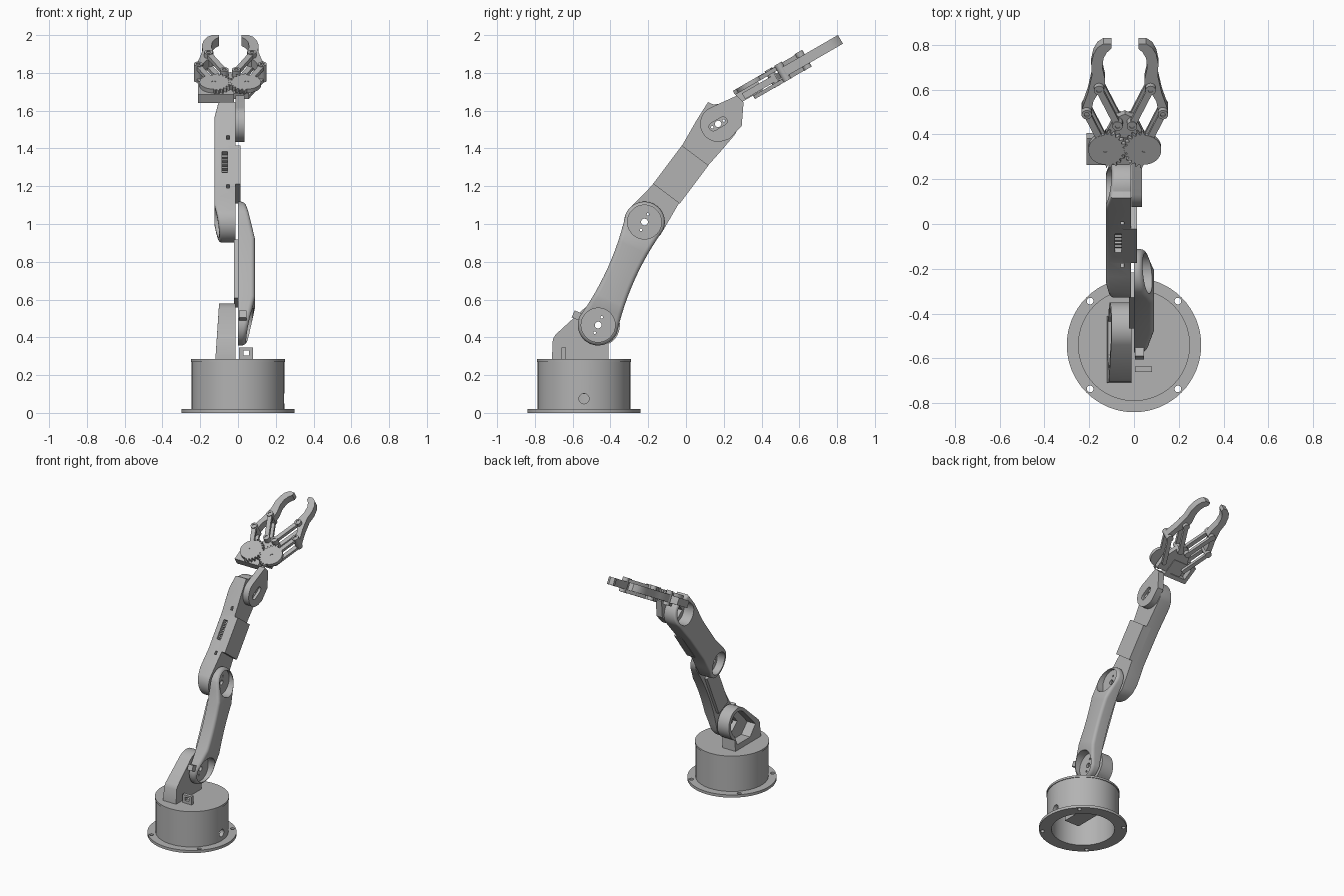
import bpy, bmesh, math
from math import cos, sin, pi, tau, radians
from mathutils import Matrix, Vector

if "Cube" in bpy.data.objects:
    bpy.data.objects.remove(bpy.data.objects["Cube"], do_unlink=True)

grey = bpy.data.materials.new("light grey plastic")
grey.use_nodes = True
grey.diffuse_color = (0.45, 0.45, 0.45, 1)
grey.node_tree.nodes["Principled BSDF"].inputs["Base Color"].default_value = (0.45, 0.45, 0.45, 1)
parts = []


# ---------- helpers ----------
def side_frame(y, z, angle):
    """Local x runs along the arm, local y across it, local z is world x."""
    c, s = cos(angle), sin(angle)
    return Matrix(((0, 0, 1, 0), (c, -s, 0, y), (s, c, 0, z), (0, 0, 0, 1)))


def arc(cx, cy, r, a0=0, a1=360, n=32):
    full = abs(a1 - a0) >= 360
    steps = n if full else n - 1
    return [(cx + r * cos(radians(a0 + (a1 - a0) * i / steps)),
             cy + r * sin(radians(a0 + (a1 - a0) * i / steps))) for i in range(n)]


def rect(x0, x1, y0, y1):
    return [(x0, y0), (x1, y0), (x1, y1), (x0, y1)]


def capsule(p, q, r, n=10):
    a = math.degrees(math.atan2(q[1] - p[1], q[0] - p[0]))
    return arc(*q, r, a - 90, a + 90, n) + arc(*p, r, a + 90, a + 270, n)


def prism(name, pts, lo, hi, frame, edit=None, keep=True):
    bm = bmesh.new()
    face = bm.faces.new([bm.verts.new((x, y, lo)) for x, y in pts])
    new = bmesh.ops.extrude_face_region(bm, geom=[face])["geom"]
    bmesh.ops.translate(bm, vec=(0, 0, hi - lo), verts=[v for v in new if isinstance(v, bmesh.types.BMVert)])
    bmesh.ops.recalc_face_normals(bm, faces=bm.faces)
    if edit:
        edit(bm)
        bmesh.ops.recalc_face_normals(bm, faces=bm.faces)
    bm.transform(frame)
    mesh = bpy.data.meshes.new(name)
    bm.to_mesh(mesh)
    bm.free()
    ob = bpy.data.objects.new(name, mesh)
    bpy.context.collection.objects.link(ob)
    if keep:
        parts.append(ob)
    return ob


def cut(ob, frame, *shapes):
    """Subtract prisms given as (outline, lo, hi)."""
    for pts, lo, hi in shapes:
        tool = prism("cutter", pts, lo, hi, frame, keep=False)
        mod = ob.modifiers.new("cut", 'BOOLEAN')
        mod.operation, mod.solver, mod.object = 'DIFFERENCE', 'EXACT', tool
        bpy.context.view_layer.update()
        dg = bpy.context.evaluated_depsgraph_get()
        mesh = bpy.data.meshes.new_from_object(ob.evaluated_get(dg))
        ob.modifiers.clear()
        ob.data = mesh
        bpy.data.objects.remove(tool, do_unlink=True)


def slope(bm, p, q, outward):
    """Slice off the material beyond the line p-q, both given as (along, depth)."""
    n = Vector((q[1] - p[1], 0, p[0] - q[0]))
    if n.z * outward < 0:
        n.negate()
    geom = bm.verts[:] + bm.edges[:] + bm.faces[:]
    res = bmesh.ops.bisect_plane(bm, geom=geom, plane_co=(p[0], 0, p[1]), plane_no=n, clear_outer=True)
    edges = [e for e in res["geom_cut"] if isinstance(e, bmesh.types.BMEdge)]
    bmesh.ops.holes_fill(bm, edges=edges, sides=0)
    bmesh.ops.recalc_face_normals(bm, faces=bm.faces)


def round_rim(bm, test, width):
    edges = [e for e in bm.edges if len(e.link_faces) == 2 and e.calc_face_angle() > 0.7
             and all(test(v.co) for v in e.verts)]
    bmesh.ops.bevel(bm, geom=edges, offset=width, segments=4, profile=0.5, affect='EDGES', clamp_overlap=True)


# ---------- base ----------
base = Matrix.Translation((0, -0.54, 0))
flange = prism("base_flange", arc(0, 0, 0.3, n=64), 0, 0.02, base)
cut(flange, base, (arc(0, 0, 0.215, n=48), -1, 1),
    *[(arc(0.196 * i, 0.196 * j, 0.015, n=16), -1, 1) for i in (-1, 1) for j in (-1, 1)])
drum = prism("base_drum", arc(0, 0, 0.245, n=64), 0.015, 0.272, base)
cut(drum, base, (arc(0, 0, 0.215, n=48), -1, 0.25))
cut(drum, side_frame(-0.54, 0.075, 0), (arc(0, 0, 0.027, n=20), 0.1, 0.4))
prism("base_lid", arc(0, 0, 0.25, n=64), 0.27, 0.285, base)
prism("base_servo", rect(-0.06, 0.06, -0.12, 0.08), 0.1, 0.255, base)
clip = prism("cable_clip", rect(0.005, 0.08, -0.12, -0.095), 0.28, 0.345, base)
cut(clip, Matrix.Translation((0, -0.54, 0)), (rect(0.028, 0.058, -0.2, 0), 0.305, 0.33))

# ---------- shoulder bracket ----------
shoulder = side_frame(-0.465, 0.465, 0)


def widen_foot(bm):
    for v in bm.verts:
        if v.co.z < -0.05:
            v.co.z -= 0.02 * (0.115 - v.co.y) / 0.3


bracket = prism("shoulder_bracket", [(-0.245, -0.185), (0.055, -0.185), (0.055, -0.1)]
                + arc(0, 0, 0.115, -50, 130, 24) + [(-0.225, -0.05), (-0.24, -0.075)],
                -0.1, -0.012, shoulder, widen_foot)
cut(bracket, shoulder,
    ([(-0.12, -0.14), (0.03, -0.14)] + arc(0, 0, 0.09, -55, 130, 24) + [(-0.19, -0.07)], -0.3, -0.045))
turn = side_frame(-0.465, 0.465, radians(50))
cut(bracket, turn, (rect(-0.065, 0.05, -0.04, 0.04), -0.3, 0.1))

# ---------- lower arm ----------
L = 0.598
lower = side_frame(-0.465, 0.465, math.atan2(0.545, 0.245))
sides = [(t * L, 0.078 + 0.03 * (2 * t - 1) ** 2) for t in [i / 12 for i in range(1, 12)]]


def shape_lower(bm):
    slope(bm, (0.47, 0.09), (0.705, 0.035), 1)
    slope(bm, (0.13, 0.09), (-0.108, 0.04), 1)
    round_rim(bm, lambda c: c.z > 0.03, 0.022)


arm = prism("lower_arm", arc(0, 0, 0.108, 90, 270, 24) + [(t, -w) for t, w in sides]
            + arc(L, 0, 0.108, -90, 90, 24) + sides[::-1], 0, 0.09, lower, shape_lower)
for c in (0, L):
    cut(arm, lower, (arc(c, 0, 0.09, n=40), 0.018, 0.3), (arc(c, 0, 0.018, n=20), -0.1, 0.3),
        *[(arc(c + d, 0, 0.007, n=10), -0.1, 0.3) for d in (-0.045, 0.045)])
prism("lower_arm_inner_plate", rect(0.13, 0.47, -0.06, 0.06), -0.022, 0.005, lower)
prism("shoulder_stop", rect(-0.02, 0.02, 0.1, 0.145), 0.005, 0.045, lower)

# ---------- forearm ----------
fore = side_frame(-0.22, 1.01, math.atan2(0.8, 0.6))
W = 0.65


def shape_forearm(bm):
    slope(bm, (0.05, -0.125), (-0.108, -0.095), -1)
    slope(bm, (0.62, -0.125), (0.755, -0.095), -1)
    round_rim(bm, lambda c: c.z < -0.09, 0.012)


forearm = prism("forearm", arc(0, 0, 0.108, 90, 270, 24)
                + [(0.1, -0.097), (0.19, -0.086), (0.444, -0.09), (0.54, -0.098)]
                + arc(W, 0, 0.105, -90, 50, 20)
                + [(0.71, 0.112), (0.6, 0.103), (0.444, 0.084), (0.19, 0.083), (0.1, 0.095)],
                -0.125, -0.013, fore, shape_forearm)
for c in (0, W):
    cut(forearm, fore, (arc(c, 0, 0.083, n=32), -0.3, -0.045),
        (rect(c - 0.05, c + 0.06, -0.04, 0.04), -0.3, 0.1))
prism("forearm_servo_cover", rect(0.19, 0.444, -0.091, 0.085), -0.05, 0.014, fore)
cut(forearm, fore, (rect(0.265, 0.405, 0.045, 0.2), -0.085, -0.055),
    *[(rect(t, t + 0.025, 0.06, 0.2), -0.06, -0.045) for t in (0.16, 0.48)])
for i in range(5):
    prism("servo_rib", rect(0.28 + i * 0.025, 0.29 + i * 0.025, 0.04, 0.07), -0.085, -0.055, fore)

# ---------- wrist ----------
wrist = side_frame(0.17, 1.53, 0)
hand = prism("wrist_bracket", arc(0, 0, 0.095, 115, 280, 24)
             + [(0.06, -0.08), (0.125, -0.01), (0.135, 0.115), (0.1, 0.15)], -0.012, 0.035, wrist)
tilt = side_frame(0.17, 1.53, radians(30))
cut(hand, tilt, (capsule((-0.03, 0), (0.03, 0), 0.022), 0.015, 0.1), (arc(0, 0, 0.017, n=20), -0.1, 0.1),
    *[(arc(d, 0, 0.007, n=10), -0.1, 0.1) for d in (-0.035, 0.035)])

# ---------- gripper ----------
c30, s30 = cos(pi / 6), sin(pi / 6)
grip = Matrix(((1, 0, 0, -0.041), (0, c30, -s30, 0.33), (0, s30, c30, 1.752), (0, 0, 0, 1)))
prism("gripper_plate", [(-0.1, -0.06), (0.1, -0.06), (0.1, 0.03), (0.05, 0.14), (0, 0.165),
                        (-0.05, 0.14), (-0.1, 0.03)], -0.07, -0.035, grip)
holder = prism("gripper_servo_holder", rect(-0.17, 0.02, -0.092, 0.045), -0.075, -0.024, grip)
cut(holder, grip, (rect(-0.145, -0.02, -0.062, 0.02), -0.2, -0.035))

claw = [(0.06, 0.535), (0.095, 0.535), (0.122, 0.515), (0.14, 0.48), (0.15, 0.43), (0.147, 0.37),
        (0.165, 0.28), (0.19, 0.2), (0.185, 0.17), (0.165, 0.165), (0.15, 0.185), (0.14, 0.24),
        (0.115, 0.285), (0.09, 0.3), (0.088, 0.35), (0.1, 0.41), (0.095, 0.46), (0.08, 0.49), (0.06, 0.51)]
for side, label in ((-1, "right"), (1, "left")):
    # gear with teeth on the half that meets its partner
    gear_pts = []
    for i in range(96):
        a = i * tau / 96
        r = 0.075
        if cos(a) > 0:
            r = 0.095 if (i + side + 1) % 4 < 2 else 0.08
        gear_pts.append((side * (0.0875 - r * cos(a)), r * sin(a)))
    gear = prism(label + "_gear", gear_pts, -0.024, 0, grip)
    cut(gear, grip, (arc(side * 0.0875, 0, 0.012, n=16), -0.03, 0.1))
    prism(label + "_finger", [(side * x, u) for x, u in claw], -0.075, -0.022, grip)
    hub, knuckle = (side * 0.0875, 0), (side * 0.17, 0.184)
    pin, joint = (side * 0.032, 0.125), (side * 0.115, 0.309)
    for lo, hi, level in ((-0.024, 0, "upper"), (-0.096, -0.074, "lower")):
        prism(f"{label}_{level}_inner_link", capsule(pin, joint, 0.015), lo, hi, grip)
        prism(f"{label}_{level}_outer_link", capsule(hub, knuckle, 0.015), lo, hi - 0.002, grip)
    for p, name in ((pin, "pin"), (joint, "joint"), (knuckle, "knuckle")):
        boss = prism(f"{label}_{name}", arc(*p, 0.023, n=20), -0.097, 0.005, grip)
        cut(boss, grip, (arc(*p, 0.011, n=14), -0.008, 0.1))

# ---------- finish ----------
bpy.ops.object.select_all(action='DESELECT')
for ob in parts:
    ob.data.materials.clear()
    ob.data.materials.append(grey)
    ob.select_set(True)
bpy.context.view_layer.objects.active = parts[0]
bpy.ops.object.shade_smooth_by_angle(angle=radians(30))
